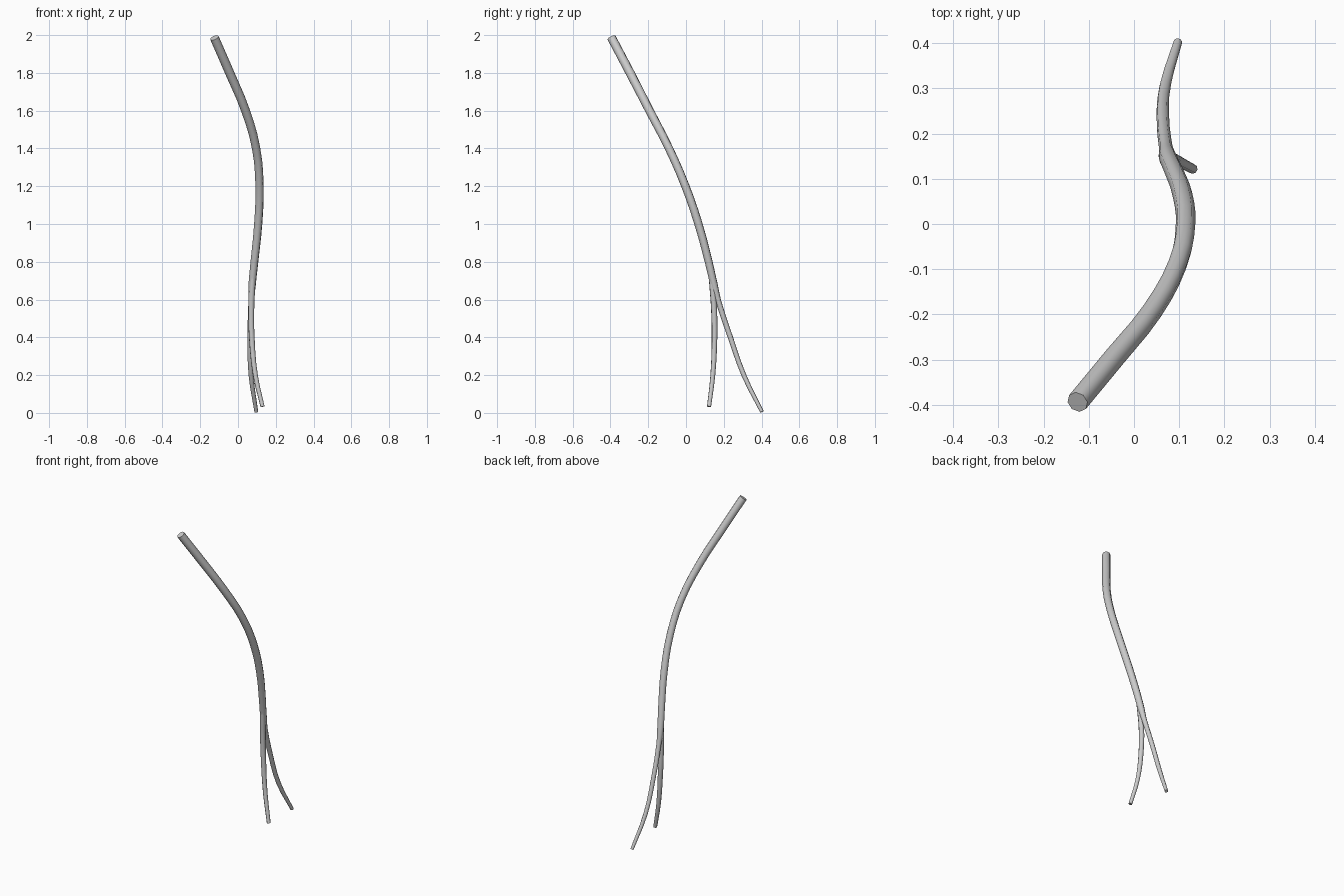
import bpy


def limb(name, pts):
    """Tapered eight-sided tube through (x, y, z, radius) points."""
    cu = bpy.data.curves.new(name, 'CURVE')
    cu.dimensions = '3D'
    cu.bevel_depth = 1.0
    cu.bevel_resolution = 2
    cu.resolution_u = 3
    cu.use_fill_caps = True
    sp = cu.splines.new('BEZIER')
    sp.bezier_points.add(len(pts) - 1)
    for bp, (x, y, z, r) in zip(sp.bezier_points, pts):
        bp.co = (x, y, z)
        bp.radius = r
        bp.handle_left_type = bp.handle_right_type = 'AUTO'
    ob = bpy.data.objects.new(name, cu)
    bpy.context.collection.objects.link(ob)
    bpy.ops.object.select_all(action='DESELECT')
    ob.select_set(True)
    bpy.context.view_layer.objects.active = ob
    bpy.ops.object.convert(target='MESH')
    bpy.ops.object.shade_smooth_by_angle(angle=0.9)
    return ob


# Main stem, running on into the outer prong
limb("main_stem", [
    (-0.125, -0.394, 1.986, 0.024),
    (-0.044, -0.296, 1.80, 0.024),
    (0.040, -0.193, 1.60, 0.023),
    (0.096, -0.090, 1.40, 0.022),
    (0.114, -0.003, 1.20, 0.022),
    (0.107, 0.066, 1.00, 0.022),
    (0.087, 0.120, 0.80, 0.021),
    (0.075, 0.148, 0.68, 0.020),
    (0.070, 0.172, 0.59, 0.015),
    (0.064, 0.235, 0.40, 0.014),
    (0.069, 0.306, 0.20, 0.013),
    (0.097, 0.402, 0.006, 0.010),
])

# Inner prong, splitting off at the fork
limb("side_prong", [
    (0.082, 0.130, 0.76, 0.014),
    (0.073, 0.143, 0.64, 0.017),
    (0.070, 0.149, 0.54, 0.016),
    (0.073, 0.151, 0.40, 0.015),
    (0.092, 0.142, 0.20, 0.013),
    (0.130, 0.122, 0.033, 0.011),
])
